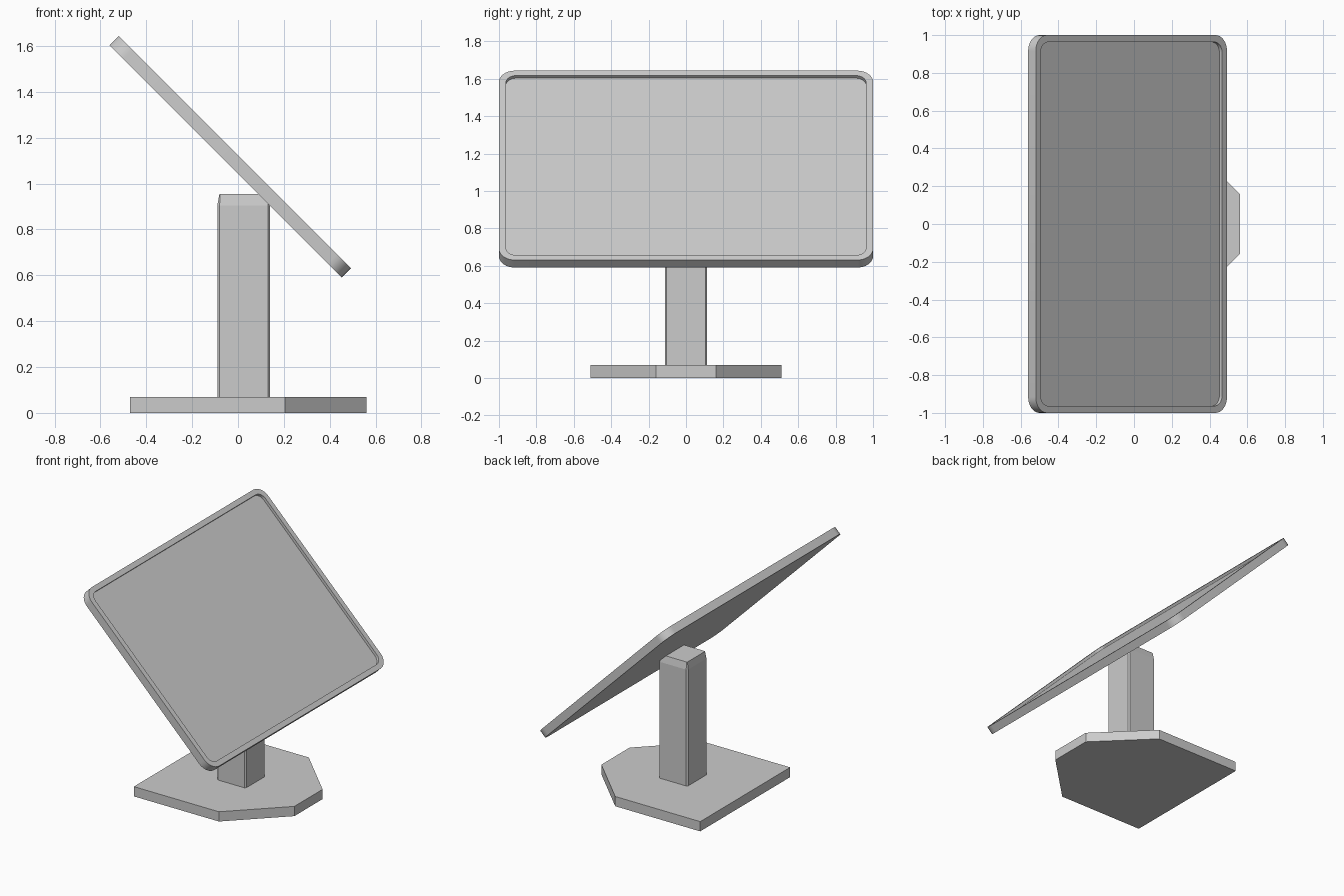
import bpy, bmesh, math

if "Cube" in bpy.data.objects:
    bpy.data.objects.remove(bpy.data.objects["Cube"])


def loft(name, rings, smooth=False):
    """Skin a stack of equal-length vertex rings and cap both ends."""
    bm = bmesh.new()
    loops = [[bm.verts.new(p) for p in ring] for ring in rings]
    n = len(loops[0])
    for a, b in zip(loops, loops[1:]):
        for i in range(n):
            j = (i + 1) % n
            bm.faces.new((a[i], a[j], b[j], b[i]))
    bm.faces.new(loops[0][::-1])
    bm.faces.new(loops[-1])
    bmesh.ops.recalc_face_normals(bm, faces=bm.faces[:])
    mesh = bpy.data.meshes.new(name)
    bm.to_mesh(mesh)
    bm.free()
    ob = bpy.data.objects.new(name, mesh)
    bpy.context.collection.objects.link(ob)
    if smooth:
        bpy.ops.object.select_all(action='DESELECT')
        ob.select_set(True)
        bpy.context.view_layer.objects.active = ob
        bpy.ops.object.shade_smooth_by_angle(angle=math.radians(30))
    return ob


def rounded_rect(hx, hy, r, z, seg=8, cx=0.0):
    """Rectangle ring with arc corners; seg=1 gives plain chamfers."""
    pts = []
    for k, (sx, sy) in enumerate(((1, 1), (-1, 1), (-1, -1), (1, -1))):
        for i in range(seg + 1):
            a = math.pi / 2 * (k + i / seg)
            pts.append((cx + sx * (hx - r) + r * math.cos(a),
                        sy * (hy - r) + r * math.sin(a), z))
    return pts


# Base plate: rectangle with two cut corners
half = [(0.56, 0.16), (0.205, 0.51), (-0.47, 0.51)]
outline = half + [(x, -y) for x, y in reversed(half)]
loft("base", [[(x, y, z) for x, y in outline] for z in (0.0, 0.07)])

# Post with chamfered edges and a slightly tapered top
loft("post", [
    rounded_rect(0.115, 0.113, 0.01, 0.07, 1, 0.025),
    rounded_rect(0.115, 0.113, 0.01, 0.905, 1, 0.025),
    rounded_rect(0.106, 0.103, 0.003, 0.955, 1, 0.025),
])

# Tilted screen with a thin rim around a shallow recess
hx, t, rim = 0.716, 0.0285, 0.037
screen = loft("screen", [
    rounded_rect(hx, 1.0, 0.085, -t),
    rounded_rect(hx, 1.0, 0.085, t),
    rounded_rect(hx - rim, 1.0 - rim, 0.055, t),
    rounded_rect(hx - rim, 1.0 - rim, 0.055, t - 0.02),
], smooth=True)
screen.location = (-0.034, 0, 1.117)
screen.rotation_euler = (0, math.radians(45), 0)
